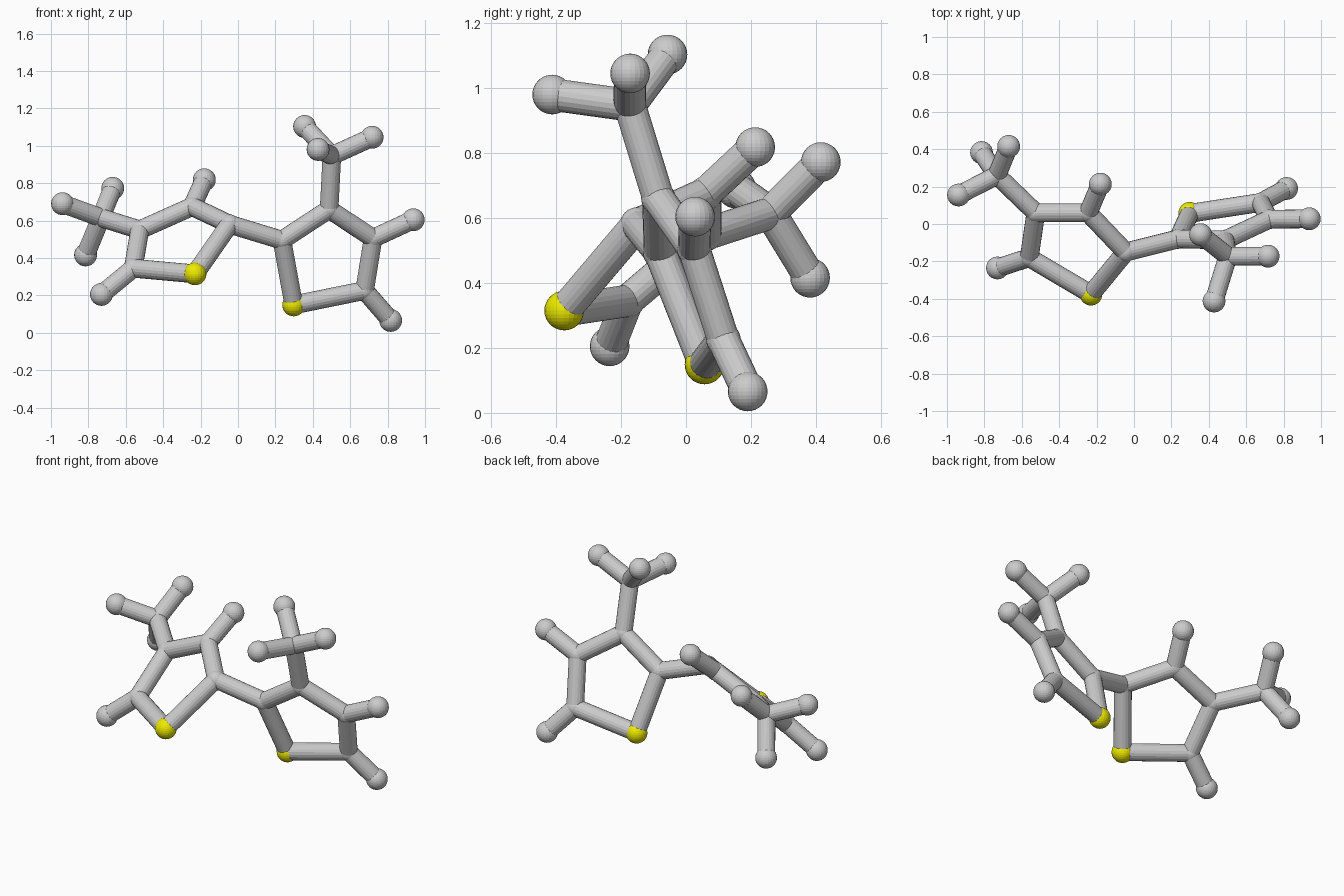
import bpy, bmesh
from mathutils import Vector, Matrix

if "Cube" in bpy.data.objects:
    bpy.data.objects.remove(bpy.data.objects["Cube"])

BALL_R, JOINT_R, STICK_R = 0.061, 0.053, 0.05

yellow = bpy.data.materials.new("yellow")
yellow.diffuse_color = (0.85, 0.83, 0.0, 1)
yellow.use_nodes = True
yellow.node_tree.nodes["Principled BSDF"].inputs["Base Color"].default_value = yellow.diffuse_color

# Ring corners in order: yellow corner, inner joint, then round the ring
left_ring = [(-.23, -.375, .315), (-.045, -.15, .58), (-.245, .06, .675),
             (-.525, .06, .55), (-.56, -.18, .345)]
right_ring = [(.298, .057, .149), (.235, -.08, .495), (.487, -.085, .66),
              (.722, .025, .505), (.677, .115, .226)]

# Three-armed branches: hub, then its arm tips
left_branch = [(-.733, .26, .615), (-.938, .155, .69),
               (-.67, .415, .772), (-.815, .382, .416)]
right_branch = [(.502, -.173, .947), (.356, -.057, 1.103),
                (.717, -.172, 1.045), (.428, -.412, .98)]


def make_ball(name, pos, radius, mat=None):
    bm = bmesh.new()
    bmesh.ops.create_uvsphere(bm, u_segments=24, v_segments=16, radius=radius)
    add_object(name, bm, Matrix.Translation(pos), mat)


def make_stick(name, a, b):
    a, b = Vector(a), Vector(b)
    d = b - a
    bm = bmesh.new()
    bmesh.ops.create_cone(bm, cap_ends=True, segments=20, radius1=STICK_R,
                          radius2=STICK_R, depth=d.length)
    turn = d.to_track_quat('Z', 'Y').to_matrix().to_4x4()
    add_object(name, bm, Matrix.Translation((a + b) / 2) @ turn)


def add_object(name, bm, matrix, mat=None):
    mesh = bpy.data.meshes.new(name)
    bm.to_mesh(mesh)
    bm.free()
    if mat:
        mesh.materials.append(mat)
    obj = bpy.data.objects.new(name, mesh)
    obj.matrix_world = matrix
    bpy.context.collection.objects.link(obj)


def make_tip(name, start, end):
    make_stick(name + "_stick", start, end)
    make_ball(name + "_ball", end, BALL_R)


def make_unit(side, ring, branch, branch_corner, tips):
    # Five-sided ring with one yellow ball
    make_ball(side + "_yellow_ball", ring[0], BALL_R, yellow)
    for i, corner in enumerate(ring):
        make_stick(side + "_ring_stick", corner, ring[(i + 1) % 5])
        if i:
            make_ball(side + "_ring_joint", corner, JOINT_R)
    # Single tips on the ring
    for corner, end in tips:
        make_tip(side + "_tip", ring[corner], end)
    # Three-armed branch
    hub = branch[0]
    make_stick(side + "_branch_stem", ring[branch_corner], hub)
    make_ball(side + "_branch_joint", hub, JOINT_R)
    for end in branch[1:]:
        make_tip(side + "_branch_arm", hub, end)


make_unit("left", left_ring, left_branch, 3,
          [(2, (-.18, .213, .818)), (4, (-.73, -.235, .205))])
make_unit("right", right_ring, right_branch, 2,
          [(3, (.937, .028, .604)), (4, (.816, .19, .066))])

# Bridge between the two rings
make_stick("bridge_stick", left_ring[1], right_ring[1])
